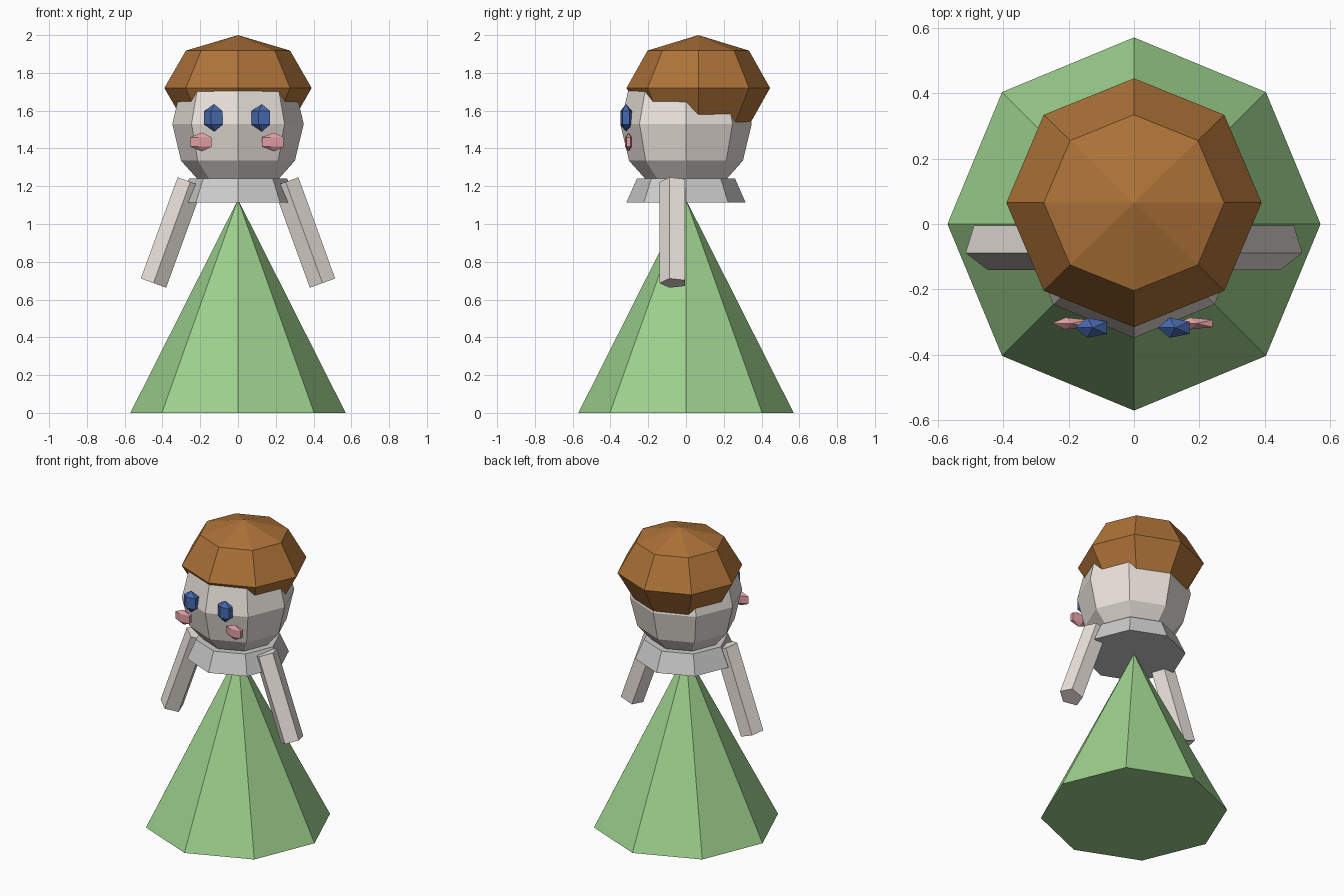
import bpy
from math import sin, cos, pi, radians

if "Cube" in bpy.data.objects:
    bpy.data.objects.remove(bpy.data.objects["Cube"])


def material(name, rgb):
    m = bpy.data.materials.new(name)
    m.diffuse_color = (*rgb, 1)
    m.use_nodes = True
    m.node_tree.nodes["Principled BSDF"].inputs["Base Color"].default_value = m.diffuse_color
    return m


green = material("green_cloth", (0.34, 0.64, 0.27))
skin = material("skin", (0.83, 0.77, 0.72))
brown = material("brown_hair", (0.42, 0.17, 0.04))
blue = material("blue_eye", (0.06, 0.14, 0.42))
pink = material("pink_cheek", (0.75, 0.34, 0.37))


def lathe(name, profile, sides, loc, scale=(1, 1, 1), phase=0, tilt=0, mat=None):
    """Flat-faced solid of revolution; profile is (radius, z) from bottom to top."""
    verts, faces, rings = [], [], []
    for r, z in profile:
        start = len(verts)
        n = sides if r > 1e-6 else 1
        for i in range(n):
            a = phase + 2 * pi * i / sides
            verts.append((r * cos(a) * scale[0], r * sin(a) * scale[1], z * scale[2]))
        rings.append([start + i % n for i in range(sides)])
    for lo, hi in zip(rings, rings[1:]):
        for i in range(sides):
            j = (i + 1) % sides
            quad = [lo[i], lo[j], hi[j], hi[i]]
            faces.append(list(dict.fromkeys(quad)))
    if profile[0][0] > 1e-6:
        faces.append(rings[0][::-1])
    if profile[-1][0] > 1e-6:
        faces.append(rings[-1])
    mesh = bpy.data.meshes.new(name)
    mesh.from_pydata(verts, [], faces)
    ob = bpy.data.objects.new(name, mesh)
    ob.location = loc
    ob.rotation_euler.y = tilt
    if mat:
        mesh.materials.append(mat)
    bpy.context.collection.objects.link(ob)
    return ob


def ball(rings):
    """Unit sphere profile with the given number of latitude bands."""
    lats = [-pi / 2 + pi * i / rings for i in range(rings + 1)]
    return [(cos(a), sin(a)) for a in lats]


# skirt and collar
lathe("skirt", [(0.57, 0), (0, 1.13)], 8, (0, 0, 0), mat=green)
lathe("collar", [(0.315, 1.115), (0.26, 1.24)], 8, (0, 0, 0))

# head, with the hair as a larger ball set back and overlapping it
lathe("head", ball(6), 8, (0, 0, 1.53), (0.348, 0.348, 0.39), mat=skin)
lathe("hair", ball(4), 8, (0, 0.065, 1.72), (0.39, 0.38, 0.28), mat=brown)

# paired parts
for side, s in (("left", -1), ("right", 1)):
    lathe(f"{side}_eye", ball(3), 5, (s * 0.126, -0.317, 1.562),
          (0.062, 0.037, 0.073), pi, mat=blue)
    lathe(f"{side}_cheek", ball(3), 5, (s * 0.19, -0.304, 1.434),
          (0.072, 0.022, 0.05), pi, mat=pink)
    lathe(f"{side}_arm", [(0.075, -0.285), (0.075, 0.285)], 5,
          (s * 0.35, -0.065, 0.955), phase=-pi / 2, tilt=-s * radians(20), mat=skin)
